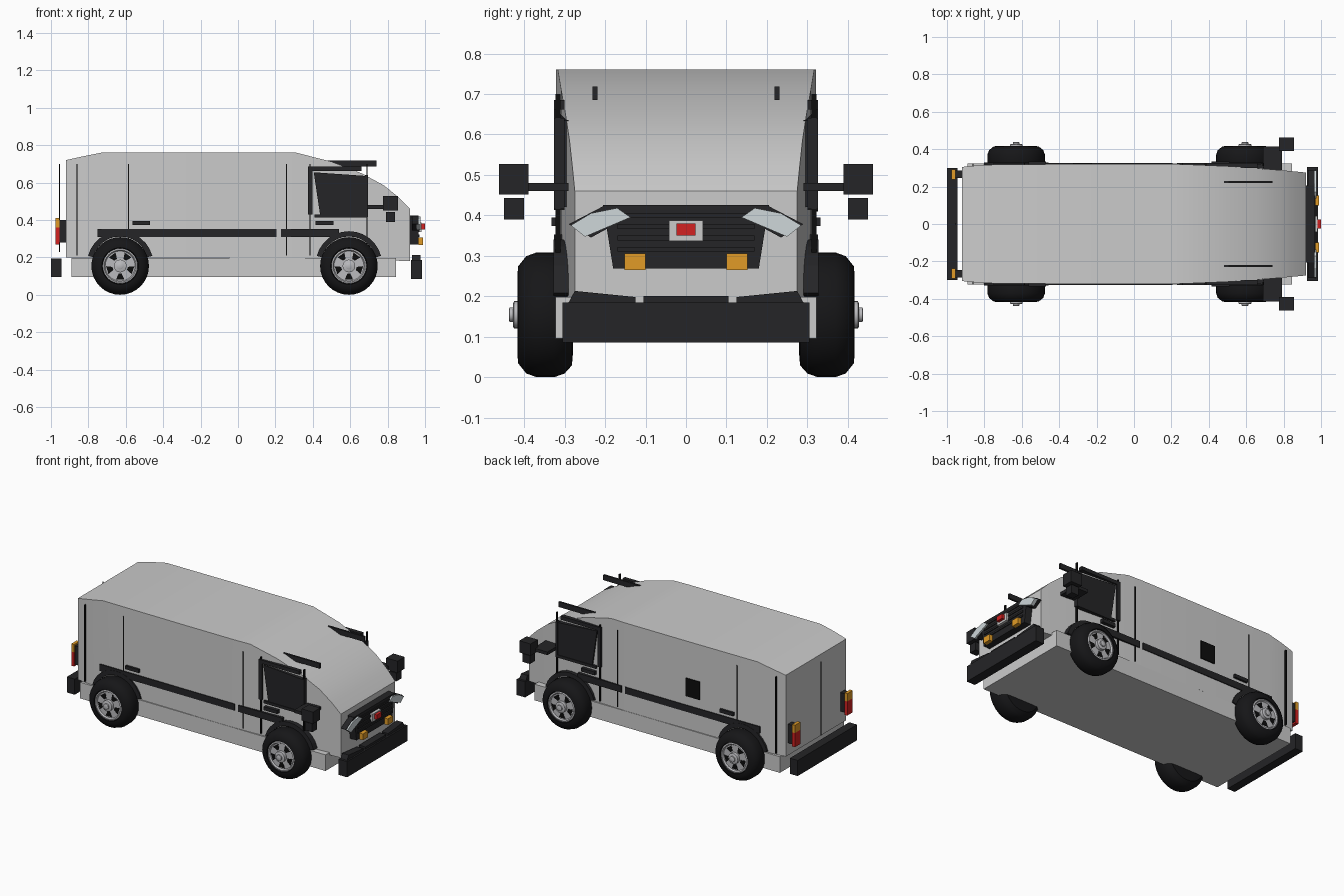
import bpy, bmesh
from math import sin, cos, pi, radians
from mathutils import Matrix, Vector

if "Cube" in bpy.data.objects:
    bpy.data.objects.remove(bpy.data.objects["Cube"])


def mat(name, r, g, b):
    m = bpy.data.materials.new(name)
    m.diffuse_color = (r, g, b, 1)
    m.use_nodes = True
    m.node_tree.nodes["Principled BSDF"].inputs["Base Color"].default_value = m.diffuse_color
    return m


DARK = mat("dark_trim", .018, .018, .02)
BLACK = mat("black", .004, .004, .004)
TYRE = mat("rubber", .008, .008, .009)
RED = mat("red_lens", .65, .015, .015)
AMBER = mat("amber_lens", .75, .33, .02)
GLASS = mat("clear_lens", .62, .68, .7)
RIM = mat("rim_metal", .5, .5, .52)


def finish(name, bm, m=None, smooth=False):
    bmesh.ops.recalc_face_normals(bm, faces=bm.faces)
    me = bpy.data.meshes.new(name)
    bm.to_mesh(me)
    bm.free()
    ob = bpy.data.objects.new(name, me)
    bpy.context.collection.objects.link(ob)
    if m:
        me.materials.append(m)
    if smooth:
        bpy.ops.object.select_all(action='DESELECT')
        ob.select_set(True)
        bpy.context.view_layer.objects.active = ob
        bpy.ops.object.shade_smooth_by_angle(angle=radians(35))
    return ob


def box(name, x, y, z, m=None):
    """Box from (min, max) pairs."""
    bm = bmesh.new()
    bmesh.ops.create_cube(bm, size=1)
    for v in bm.verts:
        v.co = [(a + b) / 2 + c * (b - a) for (a, b), c in zip((x, y, z), v.co)]
    return finish(name, bm, m)


def prism(name, pts, axis, a, b, m=None):
    """Extrude a (y,z) outline along x, or an (x,z) outline along y."""
    bm = bmesh.new()
    place = (lambda p, d: (d, p[0], p[1])) if axis == 'x' else (lambda p, d: (p[0], d, p[1]))
    f = bm.faces.new([bm.verts.new(place(p, a)) for p in pts])
    top = bmesh.ops.extrude_face_region(bm, geom=[f])['geom']
    shift = Vector(place((0, 0), b - a))
    bmesh.ops.translate(bm, vec=shift, verts=[g for g in top if isinstance(g, bmesh.types.BMVert)])
    return finish(name, bm, m)


def lathe(name, prof, x, s, z, m, n=32):
    """Spin a (radius, y) profile about a wheel axle."""
    bm = bmesh.new()
    rings = [[bm.verts.new((x + r * cos(2 * pi * i / n), s * y, z + r * sin(2 * pi * i / n)))
              for i in range(n)] for r, y in prof]
    for p, q in zip(rings, rings[1:]):
        for i in range(n):
            bm.faces.new((p[i], p[(i + 1) % n], q[(i + 1) % n], q[i]))
    bm.faces.new(rings[0])
    bm.faces.new(rings[-1])
    return finish(name, bm, m, True)


def span(s, a, b):
    return (min(s * a, s * b), max(s * a, s * b))


# Body shell lofted from stations: x, roof z, floor z, half width
stations = [(-.92, .72, .20, .305), (-.83, .74, .20, .314), (-.73, .76, .20, .318),
            (-.2, .76, .20, .321), (.2, .76, .195, .321), (.31, .76, .195, .317),
            (.5, .712, .19, .309), (.66, .65, .187, .298), (.78, .585, .185, .288),
            (.86, .52, .182, .281), (.92, .46, .18, .275)]
bm = bmesh.new()
rings = [[bm.verts.new(p) for p in ((x, -w, b), (x, w, b), (x, w, t), (x, -w, t))]
         for x, t, b, w in stations]
for p, q in zip(rings, rings[1:]):
    for i in range(4):
        bm.faces.new((p[i], p[(i + 1) % 4], q[(i + 1) % 4], q[i]))
bm.faces.new(rings[0])
bm.faces.new(rings[-1])
finish("body_shell", bm, None, True)
box("chassis", (-.89, .845), (-.323, .323), (.095, .198))

# Bumpers
box("front_bumper", (.925, .985), (-.305, .305), (.085, .185), DARK)
box("rear_bumper", (-1, -.945), (-.3, .3), (.095, .195), DARK)
box("bumper_lip", (.93, .975), (-.105, .105), (.185, .2), DARK)

# Grille with badge block
prism("grille", [(-.205, .425), (.205, .425), (.18, .268), (-.18, .268)], 'x', .92, .965, DARK)
for i in range(4):
    z = .31 + i * .028
    box("grille_slat", (.96, .97), (-.17, .17), (z, z + .012), DARK)
box("badge_plate", (.96, .982), (-.042, .042), (.337, .387))
box("badge_block", (.98, 1), (-.024, .024), (.35, .38), RED)
box("rear_door_seam", (-.958, -.953), (-.003, .003), (.23, .7), BLACK)
box("fuel_door", (-.325, -.225), (.315, .327), (.41, .525), BLACK)

for s in (-1, 1):
    side = span(s, .30, .326)
    # Front lamps
    prism("headlight_frame", [(s * .29, .378), (s * .235, .345), (s * .13, .402), (s * .15, .425),
                              (s * .2, .425)], 'x', .93, .965, DARK)
    prism("headlight", [(s * .285, .375), (s * .25, .347), (s * .137, .395), (s * .17, .418),
                        (s * .235, .405)], 'x', .955, .975, GLASS)
    box("front_indicator", (.965, .99), span(s, .1, .152), (.265, .305), AMBER)
    prism("bumper_wedge", [(s * .29, .185), (s * .275, .213), (s * .125, .198), (s * .125, .185)],
          'x', .93, .975, DARK)
    # Tail lamps
    box("tail_light", (-.975, -.955), span(s, .237, .292), (.27, .36), RED)
    box("tail_indicator", (-.975, -.955), span(s, .237, .292), (.36, .41), AMBER)
    box("tail_light_back", (-.957, -.92), span(s, .245, .285), (.28, .4), DARK)
    # Side trim and seams
    box("rear_side_moulding", (-.75, .205), side, (.31, .352), DARK)
    box("front_side_moulding", (.23, .54), side, (.31, .352), DARK)
    for x in (-.86, -.585, .26, .385, .69):
        box("panel_seam", (x - .003, x + .003), span(s, .31, .323), (.21, .7), BLACK)
    for x in (-.565, .415):
        box("door_handle", (x, x + .095), span(s, .31, .333), (.373, .395), DARK)
    # Cab window with frame bars
    prism("cab_window", [(.405, .655), (.69, .635), (.69, .42), (.44, .42)], 'y', s * .29, s * .322, DARK)
    box("window_frame_rear", (.375, .398), side, (.43, .685), DARK)
    box("window_frame_top", (.375, .66), side, (.662, .685), DARK)
    box("window_frame_front", (.68, .694), side, (.415, .64), DARK)
    box("window_frame_bottom", (.41, .69), side, (.413, .43), DARK)
    # Roof blades over the windscreen
    box("roof_blade", (.48, .74), span(s, .219, .231), (.685, .718), DARK)
    # Mirrors
    box("mirror_arm", (.69, .79), span(s, .29, .415), (.46, .48), DARK)
    box("mirror", (.775, .855), span(s, .39, .463), (.452, .527), DARK)
    box("lower_mirror", (.79, .84), span(s, .4, .45), (.39, .443), DARK)
    # Wheels
    for x in (-.63, .593):
        zc = .154
        arch = [(x + r * cos(a), zc + .008 + r * sin(a)) for r, ks in
                ((.178, range(13)), (.15, range(12, -1, -1)))
                for a in [radians(15 + 150 * k / 12) for k in ks]]
        prism("wheel_arch", arch, 'y', s * .29, s * .328, DARK)
        lathe("tyre", [(.1, .28), (.125, .282), (.145, .3), (.154, .325), (.154, .37), (.145, .395),
                       (.12, .415), (.098, .417), (.094, .395)], x, s, zc, TYRE)
        lathe("rim_disc", [(.094, .38), (.094, .412), (.086, .414), (.08, .405)], x, s, zc, RIM)
        lathe("hub", [(.034, .4), (.034, .425), (.028, .428)], x, s, zc, RIM, 20)
        lathe("hub_cap", [(.018, .42), (.018, .436), (.014, .438)], x, s, zc, RIM, 16)
        for k in range(5):
            a = 2 * pi * k / 5 + pi / 2 + pi / 5
            slot = [(x + r * cos(a + d), zc + r * sin(a + d)) for r, d in
                    ((.042, -.2), (.076, -.3), (.076, .3), (.042, .2))]
            prism("rim_slot", slot, 'y', s * .4, s * .407, BLACK)
